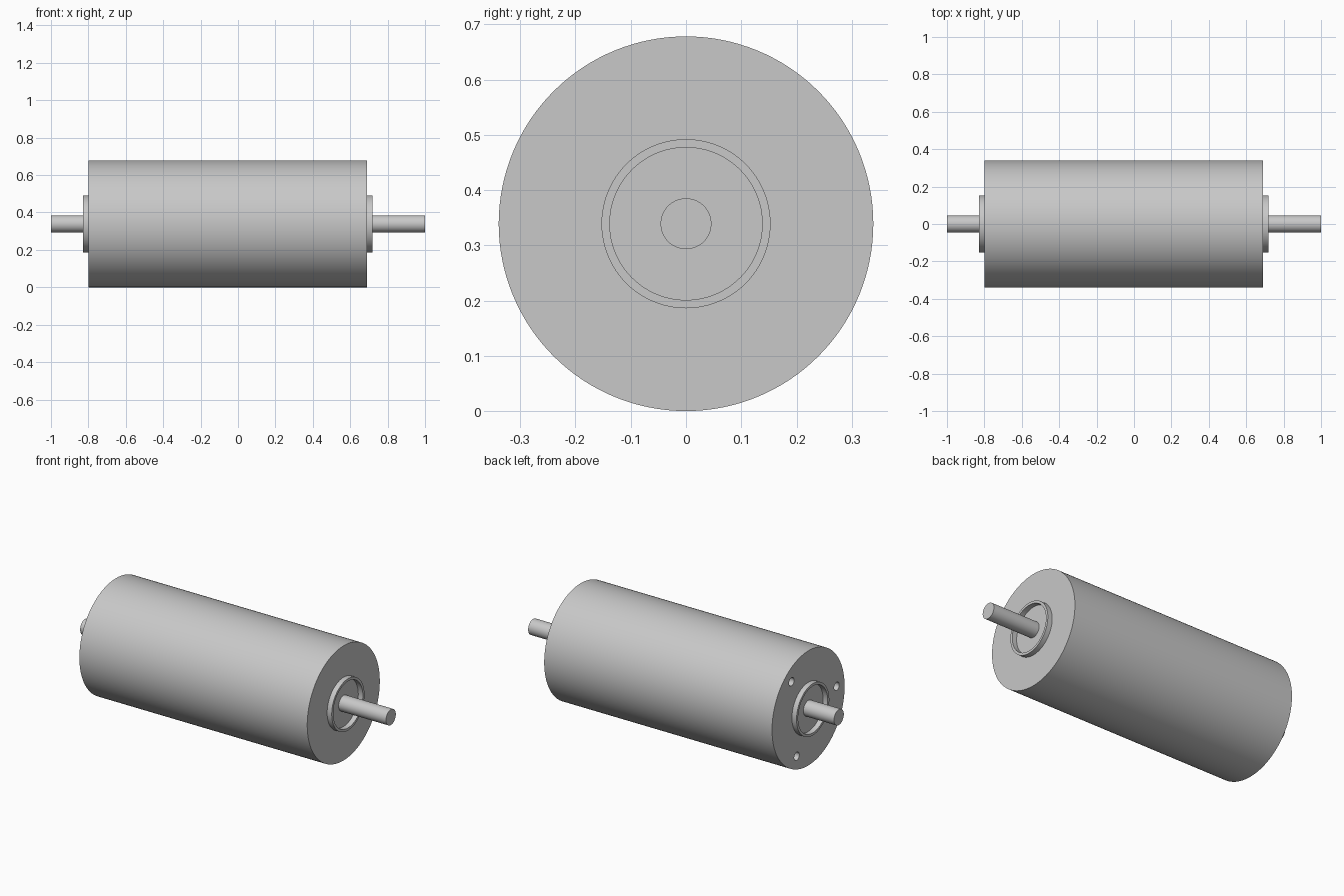
import bpy
import bmesh
from math import radians, cos, sin, pi
from mathutils import Matrix, Vector

if "Cube" in bpy.data.objects:
    bpy.data.objects.remove(bpy.data.objects["Cube"], do_unlink=True)

AXIS_Z = 0.339          # height of the motor axis
LEFT, RIGHT = 0.69, -0.80   # end faces of the housing
SINK = 0.005            # overlap of joined parts

steel = bpy.data.materials.new("grey_steel")
steel.use_nodes = True
colour = (0.58, 0.58, 0.58, 1)
steel.diffuse_color = colour
steel.node_tree.nodes["Principled BSDF"].inputs["Base Color"].default_value = colour


def finish(obj):
    bpy.ops.object.select_all(action='DESELECT')
    obj.select_set(True)
    bpy.context.view_layer.objects.active = obj
    bpy.ops.object.shade_smooth_by_angle(angle=radians(30))


def rod(name, x0, x1, radius, y=0, z=AXIS_Z, sides=96):
    """Cylinder along x between two end positions."""
    bpy.ops.mesh.primitive_cylinder_add(
        vertices=sides, radius=radius, depth=abs(x1 - x0),
        location=((x0 + x1) / 2, y, z), rotation=(0, pi / 2, 0))
    obj = bpy.context.object
    obj.name = name
    obj.data.materials.append(steel)
    return obj


def ring(name, x0, x1, inner, outer, sides=96):
    """Rectangular profile spun around the motor axis."""
    bm = bmesh.new()
    corners = [(x0, outer), (x1, outer), (x1, inner), (x0, inner)]
    verts = [bm.verts.new((x, 0, r)) for x, r in corners]
    edges = [bm.edges.new((verts[i], verts[i - 1])) for i in range(4)]
    bmesh.ops.spin(bm, geom=verts + edges, cent=(0, 0, 0), axis=(1, 0, 0),
                   angle=2 * pi, steps=sides, use_merge=False)
    bmesh.ops.remove_doubles(bm, verts=bm.verts, dist=0.0001)
    bmesh.ops.recalc_face_normals(bm, faces=bm.faces)
    bmesh.ops.transform(bm, matrix=Matrix.Translation(Vector((0, 0, AXIS_Z))), verts=bm.verts)
    mesh = bpy.data.meshes.new(name)
    bm.to_mesh(mesh)
    bm.free()
    mesh.materials.append(steel)
    obj = bpy.data.objects.new(name, mesh)
    bpy.context.collection.objects.link(obj)
    return obj


# Housing with three mounting holes in its right end
housing = rod("housing", RIGHT, LEFT, AXIS_Z, sides=128)
for i in range(3):
    a = radians(54 + 120 * i)
    cutter = rod("hole_cutter", RIGHT - 0.05, RIGHT + 0.08, 0.024,
                 0.266 * cos(a), AXIS_Z + 0.266 * sin(a), 32)
    cutter.hide_render = True
    hole = housing.modifiers.new("mounting_hole", 'BOOLEAN')
    hole.operation = 'DIFFERENCE'
    hole.solver = 'EXACT'
    hole.object = cutter
    bpy.context.view_layer.objects.active = housing
    bpy.ops.object.modifier_apply(modifier=hole.name)
    bpy.data.objects.remove(cutter, do_unlink=True)
finish(housing)

# Raised collar and shaft stub at each end
for side, face, out in (("left", LEFT, 1), ("right", RIGHT, -1)):
    finish(ring(side + "_collar", face - out * SINK, face + out * 0.03, 0.138, 0.153))
    finish(rod(side + "_shaft", face - out * SINK, out, 0.046, sides=64))
